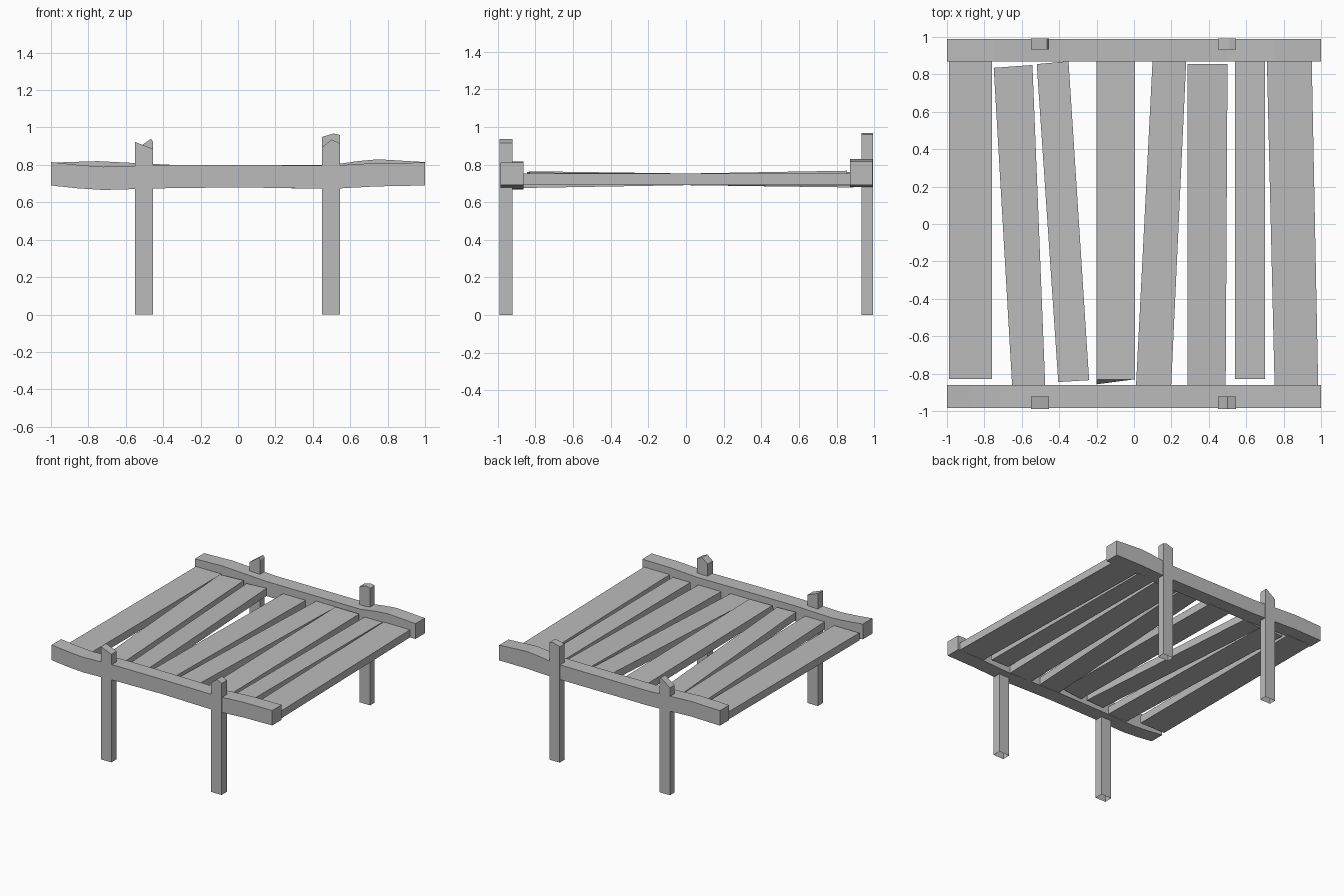
import bpy

cube = bpy.data.objects.get("Cube")
if cube:
    bpy.data.objects.remove(cube, do_unlink=True)

wood = bpy.data.materials.new("weathered grey")
wood.use_nodes = True
GREY = (0.5, 0.5, 0.5, 1)
wood.diffuse_color = GREY
wood.node_tree.nodes["Principled BSDF"].inputs["Base Color"].default_value = GREY


def make(name, verts, faces):
    mesh = bpy.data.meshes.new(name)
    mesh.from_pydata(verts, [], faces)
    mesh.materials.append(wood)
    obj = bpy.data.objects.new(name, mesh)
    bpy.context.collection.objects.link(obj)
    return obj


def extrude_outline(name, outline, y0, y1, open_edge=None):
    """Extrude a counter-clockwise x-z outline from y0 to y1."""
    n = len(outline)
    verts = [(x, y, z) for y in (y0, y1) for x, z in outline]
    faces = [list(range(n)), list(range(2 * n - 1, n - 1, -1))]
    for i in range(n):
        if i != open_edge:
            j = (i + 1) % n
            faces.append([j, i, i + n, j + n])
    return make(name, verts, faces)


# Warped side beams: (x, bottom, top)
front_curve = [(-1, .69, .815), (-.86, .675, .80), (-.72, .666, .79), (-.4, .675, .80),
               (0, .68, .80), (.5, .672, .796), (.74, .685, .81), (1, .69, .812)]
back_curve = [(-1, .69, .812), (-.75, .695, .82), (-.35, .68, .80), (0, .68, .80),
              (.5, .68, .80), (.64, .685, .82), (.75, .69, .83), (1, .69, .815)]
for name, curve, y0, y1 in (("front_beam", front_curve, -.985, -.862),
                            ("back_beam", back_curve, .87, .99)):
    outline = [(x, b) for x, b, t in curve] + [(x, t) for x, b, t in reversed(curve)]
    extrude_outline(name, outline, y0, y1)

# Posts with chipped tops, hollow underneath: left height, peak x, peak, right height
posts = {
    "front_right_post": (-.55, -.922, -.99, .922, -.50, .903, .885),
    "back_right_post": (-.55, .992, .933, .88, -.465, .94, .925),
    "front_left_post": (.45, -.922, -.99, .895, .50, .935, .915),
    "back_left_post": (.45, .992, .933, .95, .51, .968, .96),
}
for name, (x, y1, y0, left, px, peak, right) in posts.items():
    outline = [(x, 0), (x + .095, 0), (x + .095, right), (px, peak), (x, left)]
    extrude_outline(name, outline, y0, y1, open_edge=0)

# Deck planks: front edge x0, x1, y0, y1; back edge x0, x1, y0, y1; rise towards the back
planks = [
    (-.99, -.76, -.83, -.83, -.99, -.76, .89, .89, 0),
    (-.65, -.474, -.89, -.88, -.75, -.543, .835, .85, .012),
    (-.405, -.24, -.845, -.835, -.52, -.35, .855, .87, -.008),
    (-.20, .005, -.832, -.83, -.20, .005, .89, .89, -.012),
    (.01, .198, -.88, -.88, .10, .28, .89, .89, .008),
    (.285, .49, -.88, -.88, .285, .50, .855, .855, .015),
    (.54, .70, -.83, -.83, .54, .70, .89, .89, -.005),
    (.752, .985, -.88, -.88, .71, .95, .89, .89, 0),
]
for i, (fa, fb, fya, fyb, ba, bb, bya, byb, rise) in enumerate(planks):
    verts = []
    for z in (.69, .752):
        verts += [(fa, fya, z - rise), (fb, fyb, z - rise),
                  (bb, byb, z + rise), (ba, bya, z + rise)]
    obj = make(f"deck_plank_{i + 1}", verts,
               [(3, 2, 1, 0), (4, 5, 6, 7), (0, 1, 5, 4),
                (1, 2, 6, 5), (2, 3, 7, 6), (3, 0, 4, 7)])
    if i == 3:  # chipped front end
        obj.data.vertices[0].co.y -= .025
